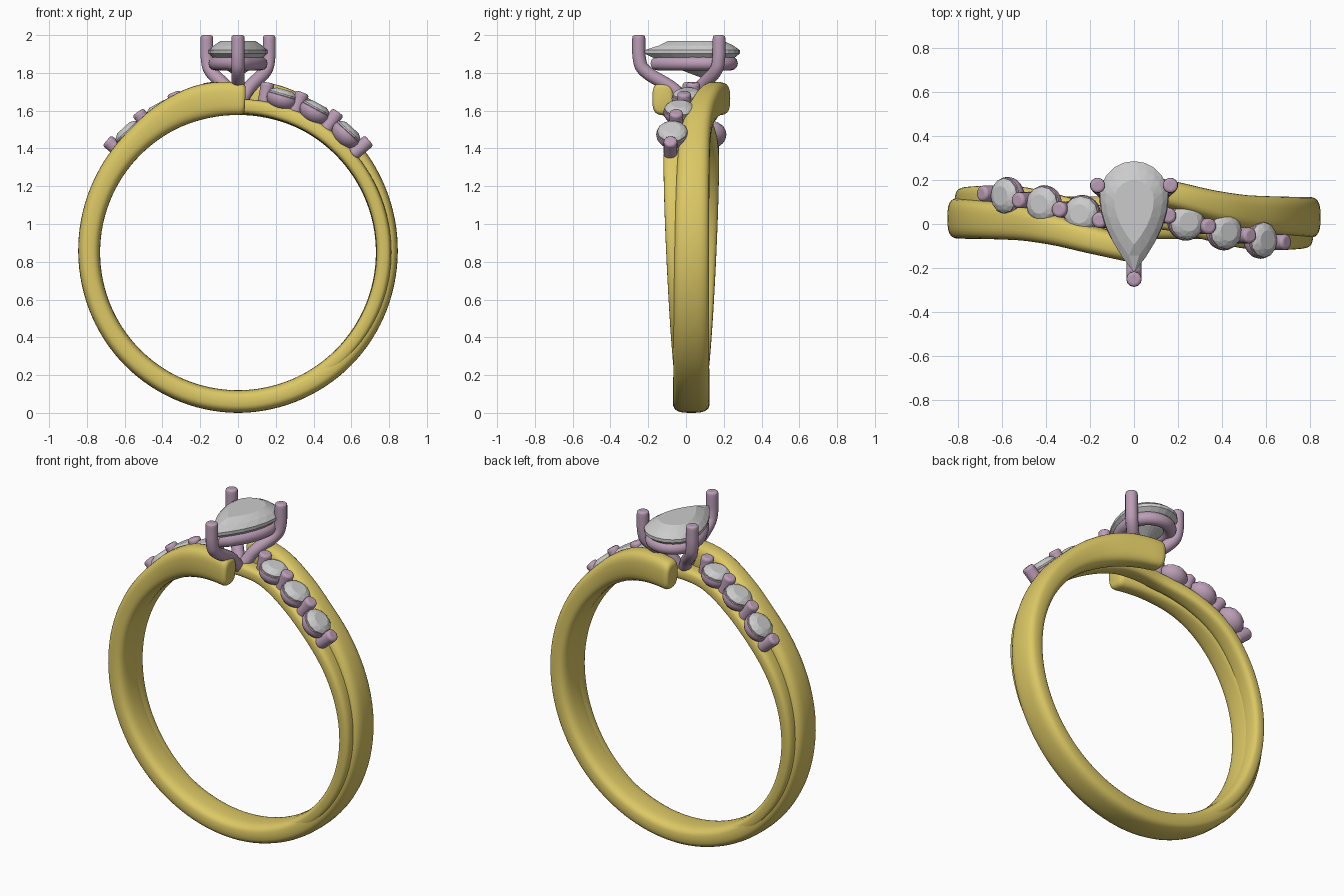
import bpy, bmesh, math
from mathutils import Vector

if "Cube" in bpy.data.objects:
    bpy.data.objects.remove(bpy.data.objects["Cube"])

CZ, CY = 0.85, 0.028        # ring centre height and depth


def material(name, rgb):
    m = bpy.data.materials.new(name)
    m.diffuse_color = (*rgb, 1)
    m.use_nodes = True
    m.node_tree.nodes["Principled BSDF"].inputs["Base Color"].default_value = m.diffuse_color
    return m


GOLD = material("gold", (0.72, 0.58, 0.13))
ROSE = material("rose_metal", (0.50, 0.34, 0.47))


def add_mesh(name, verts, faces, mat=None, smooth=None):
    me = bpy.data.meshes.new(name)
    me.from_pydata(verts, [], faces)
    bm = bmesh.new()
    bm.from_mesh(me)
    bmesh.ops.recalc_face_normals(bm, faces=bm.faces)
    bm.to_mesh(me)
    bm.free()
    ob = bpy.data.objects.new(name, me)
    bpy.context.collection.objects.link(ob)
    return finish(ob, mat, smooth)


def finish(ob, mat=None, smooth=None):
    if mat:
        ob.data.materials.append(mat)
    if smooth:
        bpy.ops.object.select_all(action='DESELECT')
        bpy.context.view_layer.objects.active = ob
        ob.select_set(True)
        bpy.ops.object.shade_smooth_by_angle(angle=math.radians(smooth))
    return ob


def interp(keys, t):
    """Smooth curve through rows of (angle, value, value, ...)."""
    n = len(keys)
    i = max(k for k in range(n - 1) if k == 0 or keys[k][0] <= t)
    a, b = keys[i], keys[i + 1]
    p, q = keys[max(i - 1, 0)], keys[min(i + 2, n - 1)]
    h = b[0] - a[0]
    u = (t - a[0]) / h
    out = []
    for c in range(1, len(a)):
        ma = (b[c] - p[c]) / (b[0] - p[0]) * h
        mb = (q[c] - a[c]) / (q[0] - a[0]) * h
        out.append((2*u**3 - 3*u*u + 1) * a[c] + (u**3 - 2*u*u + u) * ma
                   + (3*u*u - 2*u**3) * b[c] + (u**3 - u*u) * mb)
    return out


def band(name, keys, angles, closed, power):
    """Sweep a rounded-box section; the second half is the first turned about z."""
    verts, faces, m = [], [], 28
    for deg, k in angles:
        flip = deg > 180
        y, w, ri, ro = interp(keys, 360 - deg if flip else deg)
        yc = CY + (-y if flip else y)
        th = math.radians(deg)
        for j in range(m):
            a = 2 * math.pi * j / m
            c, s = math.cos(a), math.sin(a)
            py = yc + math.copysign(abs(c) ** (2 / power), c) * w / 2 * k
            r = (ri + ro) / 2 + math.copysign(abs(s) ** (2 / power), s) * (ro - ri) / 2 * k
            verts.append((r * math.sin(th), py, CZ + r * math.cos(th)))
    n = len(angles)
    for i in range(n if closed else n - 1):
        for j in range(m):
            a, b = i * m, (i + 1) % n * m
            j2 = (j + 1) % m
            faces.append((a + j, a + j2, b + j2, b + j))
    if not closed:
        faces += [tuple(range(m)), tuple(range((n - 1) * m, n * m))]
    return add_mesh(name, verts, faces, GOLD, 50)


# Wide bypass band: angle from top, side offset, width, inner and outer radius
wide = [(-3, .152, .115, .727, .895), (0, .145, .12, .727, .9), (13, .10, .13, .728, .911),
        (27, .05, .145, .73, .893), (43, .018, .165, .73, .866), (90, .002, .185, .73, .846),
        (140, 0, .19, .73, .847), (180, 0, .195, .73, .85)]
tip = [(-2.7, .72), (-2.5, .82), (-2.0, .92), (-1.3, .98), (-.4, 1)]
body = [(d, 1) for d in range(3, 358, 3)]
band("bypass_band", wide, tip + body + [(360 - d, k) for d, k in reversed(tip)], False, 3)

# Slim inner band that carries the small stones
slim = [(0, 0, .10, .733, .812), (10, -.004, .10, .733, .812), (16, -.02, .10, .733, .812),
        (29, -.058, .11, .733, .812), (43, -.085, .115, .733, .812), (60, -.086, .12, .733, .812),
        (90, -.073, .12, .733, .812), (135, -.04, .12, .733, .812), (180, 0, .12, .735, .812)]
band("stone_band", slim, [(d, 1) for d in range(0, 360, 3)], True, 3)


def gem(name, outline, n, layers, apex):
    """Faceted stone: staggered rings of (scale, z, half step) closed by a table and a point."""
    verts, faces = [], []
    for s, z, off in layers:
        for i in range(n):
            x, y = outline((i + off) / n, s)
            verts.append((x, y, z))
    for k in range(len(layers) - 1):
        a, b = k * n, (k + 1) * n
        oa, ob = layers[k][2], layers[k + 1][2]
        for i in range(n):
            j = (i + 1) % n
            if oa == ob:
                faces.append((a + i, a + j, b + j, b + i))
            elif oa < ob:
                faces += [(a + i, a + j, b + i), (a + j, b + j, b + i)]
            else:
                faces += [(a + i, b + j, b + i), (a + i, a + j, b + j)]
    last = (len(layers) - 1) * n
    x, y = outline(0, 0)
    verts.append((x, y, apex))
    faces.append(tuple(range(n)))
    faces += [(last + i, last + (i + 1) % n, len(verts) - 1) for i in range(n)]
    return add_mesh(name, verts, faces)


def circle(u, s):
    a = 2 * math.pi * u
    return .08 * s * math.cos(a), .08 * s * math.sin(a)


def pear(u, s):
    """Teardrop with its point at u = 0 (front), scaled about its middle."""
    a = 2 * math.pi * (u % 1)
    c = math.cos(a)
    if c <= 0:                       # round end
        x, y = .155 * math.sin(a), .13 - .155 * c
    else:                            # sides drawn in to the point
        t = 1 - abs(math.asin(math.sin(a))) / (math.pi / 2)
        x, y = math.copysign(.155 * (1 - t ** 1.9), math.sin(a)), .13 - .35 * t
    return x * s, .08 + (y - .08) * s


def place(ob, deg, r, y):
    t = math.radians(deg)
    ob.location = (r * math.sin(t), y, CZ + r * math.cos(t))
    ob.rotation_euler = (0, t, 0)


# Small stones, cup seats and short prongs, repeated on both shoulders
for side, sign in (("right", 1), ("left", -1)):
    for i, (deg, y) in enumerate([(16.1, -.018), (28.7, -.062), (42.6, -.1)]):
        g = gem(f"{side}_small_stone_{i + 1}", circle, 12,
                [(.55, .028, 0), (.82, .018, .5), (1, .004, 0), (1, -.004, 0), (.55, -.03, .5)], -.05)
        place(g, sign * deg, .868, CY + sign * y)
        bpy.ops.mesh.primitive_uv_sphere_add(segments=24, ring_count=12, radius=1)
        cup = bpy.context.object
        cup.name = f"{side}_cup_{i + 1}"
        for v in cup.data.vertices:          # flatten the top below the stone's girdle
            v.co = (v.co.x * .086, v.co.y * .086, v.co.z * .065 if v.co.z < 0 else min(v.co.z * .05, .018))
        finish(cup, ROSE, 40)
        place(cup, sign * deg, .848, CY + sign * y)
    for i, (deg, y) in enumerate([(10, .01), (22.1, -.038), (35.5, -.08), (49.5, -.11)]):
        bpy.ops.mesh.primitive_cylinder_add(vertices=20, radius=.036, depth=.12)
        p = bpy.context.object
        p.name = f"{side}_small_prong_{i + 1}"
        b = p.modifiers.new("round", 'BEVEL')
        b.width, b.segments = .014, 3
        finish(p, ROSE, 50)
        place(p, sign * deg, .853, CY + sign * y)

# Pear-shaped centre stone
gem("centre_stone", pear, 20,
    [(.58, 1.97, 0), (.84, 1.945, .5), (1, 1.92, 0), (1, 1.902, 0), (.55, 1.83, .5)], 1.775)


def tube(name, pts, radius, cyclic=False, radii=None):
    cu = bpy.data.curves.new(name, 'CURVE')
    cu.dimensions = '3D'
    cu.bevel_depth, cu.bevel_resolution, cu.use_fill_caps = radius, 4, True
    sp = cu.splines.new('POLY' if cyclic else 'NURBS')
    sp.points.add(len(pts) - 1)
    for i, (q, c) in enumerate(zip(sp.points, pts)):
        q.co = (*c, 1)
        q.radius = radii[i] if radii else 1
    sp.use_cyclic_u = cyclic
    if not cyclic:
        sp.use_endpoint_u, sp.order_u, sp.resolution_u = True, 3, 8
    ob = bpy.data.objects.new(name, cu)
    bpy.context.collection.objects.link(ob)
    bpy.ops.object.select_all(action='DESELECT')
    bpy.context.view_layer.objects.active = ob
    ob.select_set(True)
    bpy.ops.object.convert(target='MESH')
    return finish(bpy.context.object, ROSE, 50)


# Pear-shaped gallery rail under the centre stone
tube("gallery_rail", [(*pear(i / 48, .77), 1.85) for i in range(48)], .037, True)

# Three claws rising from a common root to the stone's edge
root = Vector((0, .02, 1.62))
for name, x, y in (("front_claw", 0, -.25), ("right_claw", .165, .175), ("left_claw", -.165, .175)):
    top = Vector((x, y, 0))
    base = Vector((0, .02, 0))
    knee = base.lerp(top, .93)
    mid = base.lerp(top, .35)
    tube(name, [root, (mid.x * .6, mid.y * .6 + .01, 1.68), (mid.x, mid.y, 1.725),
                (knee.x, knee.y, 1.81), (x, y, 1.88), (x, y, 1.95),
                (x, y, 1.985), (x, y, 1.998), (x, y, 2.0)],
         .035, radii=[1, 1, 1, 1, 1, 1, 1, .9, .55])
